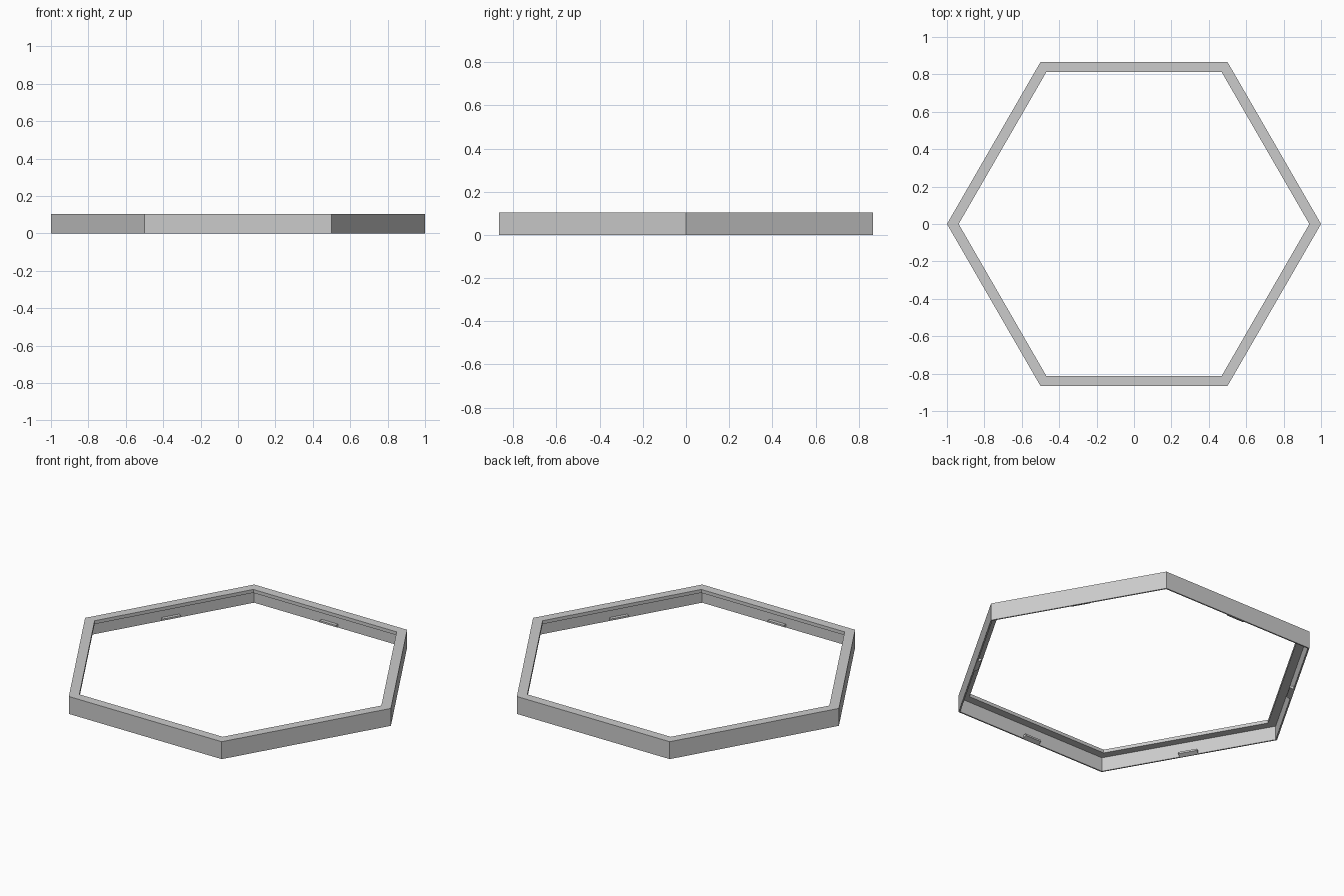
import bpy, bmesh, math
from mathutils import Matrix

cube = bpy.data.objects.get("Cube")
if cube:
    bpy.data.objects.remove(cube, do_unlink=True)

APOTHEM = math.sqrt(3) / 2
HEIGHT, LIP_WIDTH, LIP_THICK, WALL = 0.103, 0.054, 0.02, 0.008

grey = bpy.data.materials.new("plain_grey")
grey.use_nodes = True
colour = (0.6, 0.6, 0.6, 1)
grey.diffuse_color = colour
grey.node_tree.nodes["Principled BSDF"].inputs["Base Color"].default_value = colour


def make_object(name, bm):
    bmesh.ops.recalc_face_normals(bm, faces=bm.faces)
    mesh = bpy.data.meshes.new(name)
    bm.to_mesh(mesh)
    bm.free()
    mesh.materials.append(grey)
    obj = bpy.data.objects.new(name, mesh)
    bpy.context.collection.objects.link(obj)
    return obj


# Hexagonal frame: thin outer wall with an inward lip along the top
inner = APOTHEM - WALL
lip = APOTHEM - LIP_WIDTH
under = HEIGHT - LIP_THICK
profile = [(APOTHEM, 0), (APOTHEM, HEIGHT), (lip, HEIGHT),
           (lip, under), (inner, under), (inner, 0)]
bm = bmesh.new()
rings = []
for i in range(6):
    a = math.radians(60 * i)
    rings.append([bm.verts.new((r / APOTHEM * math.cos(a), r / APOTHEM * math.sin(a), z))
                  for r, z in profile])
n = len(profile)
for i in range(6):
    p, q = rings[i], rings[(i + 1) % 6]
    for j in range(n):
        k = (j + 1) % n
        bm.faces.new((p[j], q[j], q[k], p[k]))
make_object("hexagonal_frame", bm)

# Small snap tabs at the foot of each wall, with a sloped underside
tab_profile = [(inner + 0.002, 0), (inner, 0), (inner - 0.02, 0.01),
               (inner - 0.02, 0.02), (inner + 0.002, 0.02)]
for i in range(6):
    bm = bmesh.new()
    base = bm.faces.new([bm.verts.new((x, -0.053, z)) for x, z in tab_profile])
    side = bmesh.ops.extrude_face_region(bm, geom=[base], use_keep_orig=True)["geom"]
    bmesh.ops.translate(bm, vec=(0, 0.106, 0),
                        verts=[v for v in side if isinstance(v, bmesh.types.BMVert)])
    bm.transform(Matrix.Rotation(math.radians(30 + 60 * i), 4, 'Z'))
    make_object(f"snap_tab_{i + 1}", bm)
